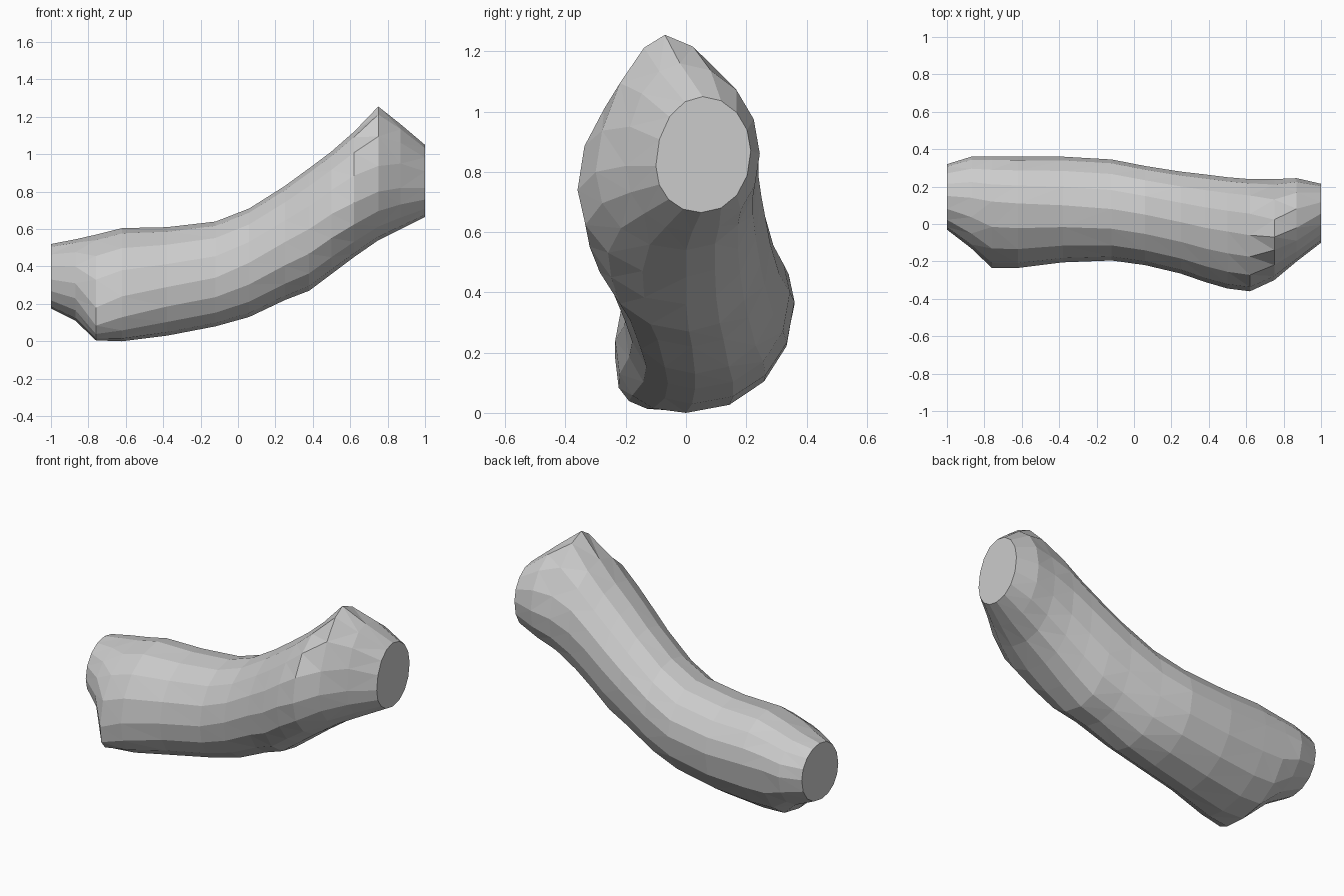
import bpy, bmesh
from math import sin, cos, pi

# Stations along the log:
# x, ymin, ymax, zmin, zmax, y of top, y of bottom, z of front, z of back
STATIONS = [
    (-1.00, -0.03, 0.32, 0.175, 0.52, 0.15, 0.13, 0.33, 0.36),
    (-0.87, -0.13, 0.36, 0.11, 0.545, 0.14, 0.08, 0.31, 0.36),
    (-0.76, -0.235, 0.36, 0.005, 0.57, 0.12, 0.00, 0.18, 0.37),
    (-0.62, -0.235, 0.36, 0.00, 0.605, 0.11, 0.00, 0.24, 0.37),
    (-0.38, -0.205, 0.36, 0.03, 0.61, 0.10, 0.02, 0.29, 0.37),
    (-0.12, -0.195, 0.345, 0.08, 0.64, 0.08, 0.03, 0.34, 0.40),
    (0.06, -0.22, 0.31, 0.13, 0.71, 0.05, 0.03, 0.42, 0.46),
    (0.25, -0.265, 0.28, 0.22, 0.83, 0.01, 0.02, 0.53, 0.56),
    (0.38, -0.31, 0.265, 0.27, 0.925, -0.02, 0.01, 0.60, 0.64),
    (0.50, -0.345, 0.25, 0.36, 1.015, -0.04, 0.00, 0.68, 0.72),
    (0.62, -0.36, 0.24, 0.45, 1.12, -0.06, 0.00, 0.74, 0.79),
    (0.75, -0.30, 0.24, 0.54, 1.255, -0.07, 0.00, 0.80, 0.84),
    (0.87, -0.20, 0.245, 0.60, 1.16, -0.02, 0.02, 0.82, 0.86),
    (1.00, -0.10, 0.215, 0.665, 1.05, 0.055, 0.05, 0.82, 0.87),
]
SEG = 4


def section(x, y0, y1, z0, z1, yt, yb, zf, zk):
    """Four superelliptic quarters joining the back, top, front and bottom."""
    soft_top = 1.6 if 0.7 < x < 0.8 else 2.0
    boxy = 3.2 if -0.8 < x < -0.7 else (2.5 if -0.7 < x < -0.5 else 2.1)
    quarters = [((y1, zk), (yt, z1), soft_top), ((yt, z1), (y0, zf), soft_top),
                ((y0, zf), (yb, z0), boxy), ((yb, z0), (y1, zk), 2.1)]
    pts = []
    for i, (a, b, p) in enumerate(quarters):
        # quarter centre, measured from the start point to the end point
        c = (b[0], a[1]) if i % 2 == 0 else (a[0], b[1])
        for k in range(SEG):
            t = pi / 2 * k / SEG
            u, v = cos(t) ** (2 / p), sin(t) ** (2 / p)
            pts.append((x, c[0] + (a[0] - c[0]) * u + (b[0] - c[0]) * v,
                        c[1] + (a[1] - c[1]) * u + (b[1] - c[1]) * v))
    return pts


# Bent log: skin the sections, cap both cut ends
bm = bmesh.new()
rings = [[bm.verts.new(p) for p in section(*s)] for s in STATIONS]
n = SEG * 4
for a, b in zip(rings, rings[1:]):
    for i in range(n):
        j = (i + 1) % n
        bm.faces.new((a[i], a[j], b[j], b[i]))
sides = bm.faces[:]
bm.faces.new(rings[0])
bm.faces.new(rings[-1])
bmesh.ops.triangulate(bm, faces=sides)
bmesh.ops.recalc_face_normals(bm, faces=bm.faces[:])
mesh = bpy.data.meshes.new("bent_log")
bm.to_mesh(mesh)
bm.free()
bpy.context.collection.objects.link(bpy.data.objects.new("bent_log", mesh))
